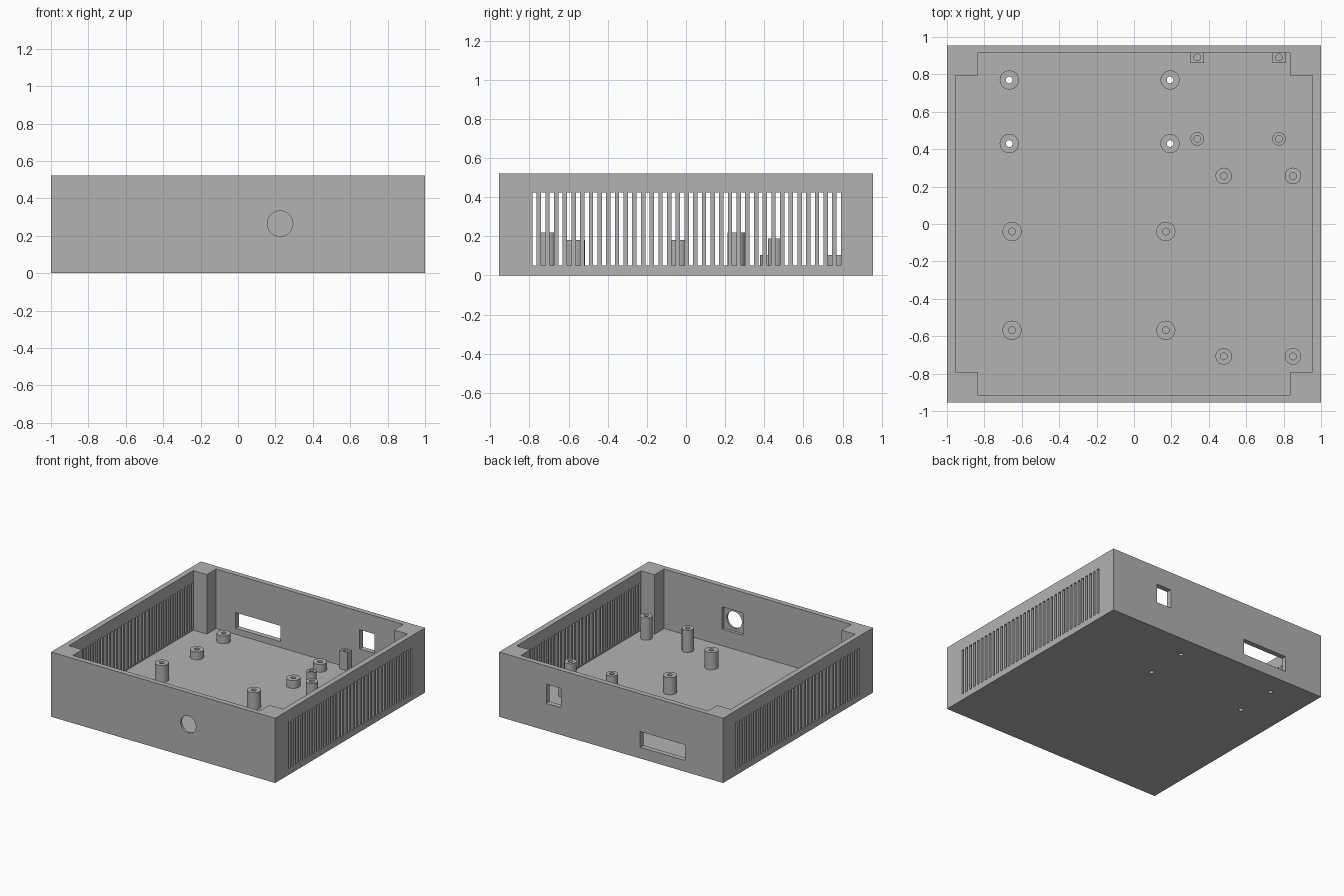
import bpy, bmesh, math
from mathutils import Matrix

if "Cube" in bpy.data.objects:
    bpy.data.objects.remove(bpy.data.objects["Cube"], do_unlink=True)

W, D, H = 1.0, 0.955, 0.522      # half width, half depth, height
IX, IY = 0.955, 0.913            # inner half sizes
FLOOR = 0.042
BORE = 0.018                     # screw hole radius

grey = bpy.data.materials.new("plastic grey")
grey.use_nodes = True
colour = (0.448, 0.448, 0.448, 1)
grey.diffuse_color = colour
grey.node_tree.nodes["Principled BSDF"].inputs["Base Color"].default_value = colour


def finish(name, bm):
    bmesh.ops.recalc_face_normals(bm, faces=bm.faces)
    mesh = bpy.data.meshes.new(name)
    bm.to_mesh(mesh)
    bm.free()
    mesh.materials.append(grey)
    ob = bpy.data.objects.new(name, mesh)
    bpy.context.collection.objects.link(ob)
    return ob


def add_box(bm, x0, x1, y0, y1, z0, z1):
    m = Matrix.Translation(((x0 + x1) / 2, (y0 + y1) / 2, (z0 + z1) / 2))
    bmesh.ops.create_cube(bm, size=1, matrix=m @ Matrix.Diagonal((x1 - x0, y1 - y0, z1 - z0, 1)))


def add_cylinder(bm, centre, radius, depth, turn=0.0, sides=32):
    m = Matrix.Translation(centre) @ Matrix.Rotation(turn, 4, 'X')
    bmesh.ops.create_cone(bm, cap_ends=True, segments=sides, radius1=radius,
                          radius2=radius, depth=depth, matrix=m)


def activate(ob):
    bpy.ops.object.select_all(action='DESELECT')
    ob.select_set(True)
    bpy.context.view_layer.objects.active = ob


def cut(ob, bm):
    cutter = finish("cutter", bm)
    cutter.hide_render = True
    mod = ob.modifiers.new("cut", 'BOOLEAN')
    mod.operation, mod.solver, mod.object = 'DIFFERENCE', 'EXACT', cutter
    activate(ob)
    bpy.ops.object.modifier_apply(modifier=mod.name)
    bpy.data.objects.remove(cutter, do_unlink=True)


def post(name, x, y, radius, top, sides=32):
    # Hollow screw post: outer wall, top ring and bore
    bm = bmesh.new()
    profile = [(radius, FLOOR), (radius, top), (BORE, top), (BORE, FLOOR)]
    rings = [[bm.verts.new((x + r * math.cos(a), y + r * math.sin(a), z))
              for a in (math.tau * i / sides for i in range(sides))] for r, z in profile]
    for low, high in zip(rings, rings[1:]):
        for i in range(sides):
            j = (i + 1) % sides
            bm.faces.new((low[i], low[j], high[j], high[i]))
    ob = finish(name, bm)
    activate(ob)
    bpy.ops.object.shade_smooth_by_angle(angle=math.radians(40))


# Case body
bm = bmesh.new()
add_box(bm, -W, W, -D, D, 0, H)
case = finish("case_body", bm)

# Cavity with solid corner blocks
bm = bmesh.new()
cx, back, front = 0.835, 0.795, -0.79
outline = [(-cx, -IY), (cx, -IY), (cx, front), (IX, front), (IX, back), (cx, back),
           (cx, IY), (-cx, IY), (-cx, back), (-IX, back), (-IX, front), (-cx, front)]
base = bm.faces.new([bm.verts.new((x, y, FLOOR)) for x, y in outline])
lid = bmesh.ops.extrude_face_region(bm, geom=[base])["geom"]
bmesh.ops.translate(bm, vec=(0, 0, H), verts=[v for v in lid if isinstance(v, bmesh.types.BMVert)])
cut(case, bm)

# Ventilation slots through both side walls
bm = bmesh.new()
for i in range(36):
    y = -0.774 + i * 0.0444
    add_box(bm, -1.1, 1.1, y - 0.011, y + 0.011, 0.05, 0.425)
cut(case, bm)

# Back ports and recess behind the front button hole
bm = bmesh.new()
add_box(bm, 0.447, 0.578, 0.85, 1.1, 0.22, 0.375)
add_box(bm, -0.66, -0.26, 0.85, 1.1, 0.09, 0.217)
add_box(bm, 0.131, 0.318, -0.937, -0.85, 0.175, 0.355)
cut(case, bm)

# Front button hole
bm = bmesh.new()
add_cylinder(bm, (0.225, -0.94, 0.265), 0.068, 0.2, math.pi / 2, 48)
cut(case, bm)

# Low posts, with holes through the floor
low_posts = [(x, y) for x in (-0.667, 0.193) for y in (0.43, 0.77)]
bm = bmesh.new()
for x, y in low_posts:
    add_cylinder(bm, (x, y, 0), BORE, 0.3)
cut(case, bm)
for x, y in low_posts:
    post("low_post", x, y, 0.051, 0.105)

# Medium, tall and slim posts
for x in (-0.652, 0.17):
    for y in (-0.568, -0.04):
        post("medium_post", x, y, 0.051, 0.18)
for x in (0.48, 0.85):
    for y in (-0.708, 0.257):
        post("tall_post", x, y, 0.044, 0.22)
for x in (0.338, 0.775):
    post("slim_post", x, 0.455, 0.036, 0.19)
    # Square post against the back wall
    bm = bmesh.new()
    add_box(bm, x - 0.035, x + 0.035, 0.862, IY + 0.01, FLOOR - 0.01, 0.19)
    square = finish("square_post", bm)
    bm = bmesh.new()
    add_cylinder(bm, (x, 0.891, 0.17), BORE, 0.25)
    cut(square, bm)
